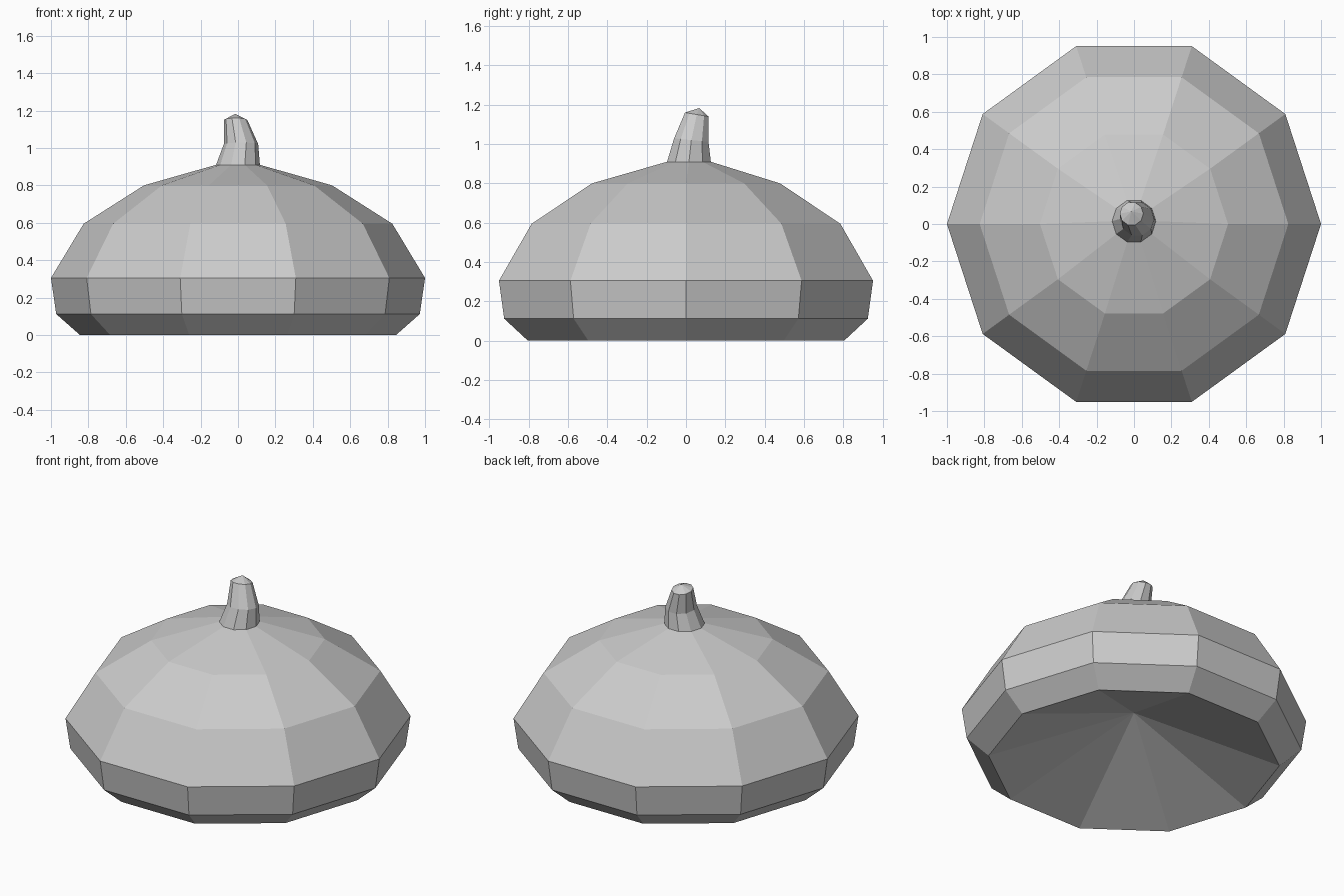
import bpy, bmesh
from math import cos, sin, pi

if "Cube" in bpy.data.objects:
    bpy.data.objects.remove(bpy.data.objects["Cube"])

SIDES = 10


def loft(name, rings, start=None, end=None):
    """Skin decagon rings (radius, x, y, z, tilt in y); start and end are optional tip points."""
    bm = bmesh.new()
    loops = []
    for r, cx, cy, z, tilt in rings:
        loops.append([bm.verts.new((cx + r * cos(2 * pi * i / SIDES),
                                    cy + r * sin(2 * pi * i / SIDES),
                                    z + tilt * r * sin(2 * pi * i / SIDES)))
                      for i in range(SIDES)])
    for a, b in zip(loops, loops[1:]):
        for i in range(SIDES):
            j = (i + 1) % SIDES
            bm.faces.new((a[i], a[j], b[j], b[i]))
    for tip, loop in ((start, loops[0]), (end, loops[-1])):
        if tip:
            v = bm.verts.new(tip)
            for i in range(SIDES):
                bm.faces.new((loop[i], loop[(i + 1) % SIDES], v))
    bmesh.ops.recalc_face_normals(bm, faces=bm.faces)
    mesh = bpy.data.meshes.new(name)
    bm.to_mesh(mesh)
    bm.free()
    obj = bpy.data.objects.new(name, mesh)
    bpy.context.collection.objects.link(obj)
    return obj


# Domed cap with a hollow, cone-shaped underside
stem_base = (0.117, 0.0, 0.015, 0.91, 0.0)
profile = [(0.845, 0.0), (0.972, 0.112), (1.0, 0.305), (0.825, 0.595), (0.503, 0.80)]
loft("cap", [(r, 0, 0, z, 0) for r, z in profile] + [stem_base],
     start=(0, 0, 0.32), end=(0, 0.015, 0.91))

# Short bent stem with a pointed tip
loft("stem", [stem_base,
              (0.092, 0.016, 0.027, 1.02, -0.1),
              (0.063, -0.013, 0.055, 1.15, -0.17)],
     start=(0, 0.015, 0.91), end=(-0.015, 0.067, 1.183))
